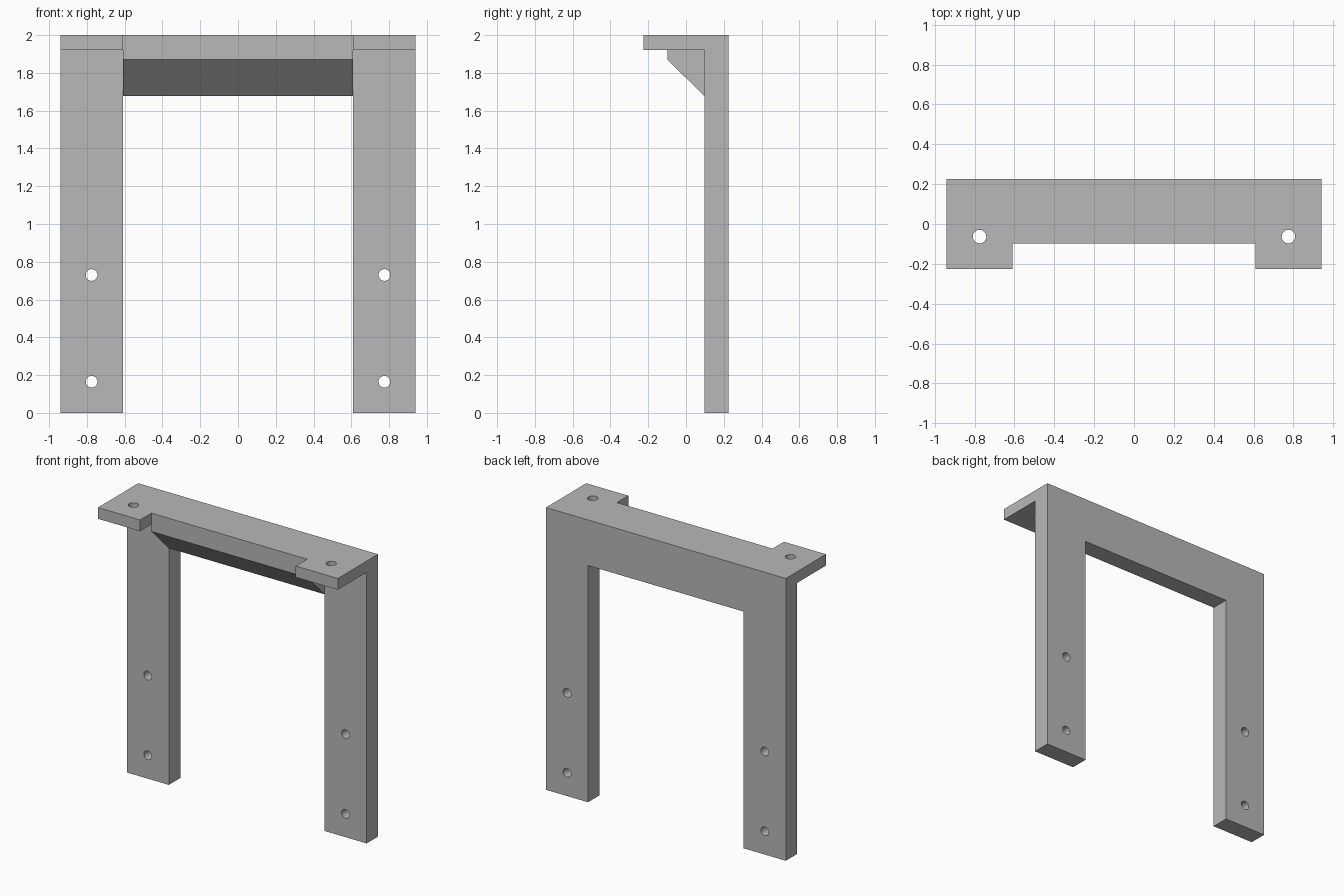
import bpy
import bmesh
from mathutils import Matrix, Vector

cube = bpy.data.objects.get("Cube")
if cube:
    bpy.data.objects.remove(cube, do_unlink=True)

# Main dimensions
OUTER, INNER = 0.94, 0.61          # leg edges in x
BACK, LEG_FRONT, TAB_FRONT = 0.225, 0.097, -0.225
TOP, TAB_BOTTOM = 2.0, 1.92
HOLE_X = (OUTER + INNER) / 2

grey = bpy.data.materials.new("plain_grey")
grey.use_nodes = True
colour = (0.48, 0.48, 0.48, 1)
grey.diffuse_color = colour
grey.node_tree.nodes["Principled BSDF"].inputs["Base Color"].default_value = colour


def make_object(name, bm):
    bmesh.ops.recalc_face_normals(bm, faces=bm.faces)
    mesh = bpy.data.meshes.new(name)
    bm.to_mesh(mesh)
    bm.free()
    mesh.materials.append(grey)
    obj = bpy.data.objects.new(name, mesh)
    bpy.context.collection.objects.link(obj)
    return obj


def extrude_side_profile(name, profile, x0, x1):
    """Extrude a (y, z) outline along x."""
    bm = bmesh.new()
    face = bm.faces.new([bm.verts.new((x0, y, z)) for y, z in profile])
    result = bmesh.ops.extrude_face_region(bm, geom=[face])
    verts = [v for v in result["geom"] if isinstance(v, bmesh.types.BMVert)]
    bmesh.ops.translate(bm, verts=verts, vec=(x1 - x0, 0, 0))
    return make_object(name, bm)


def combine(target, tool, operation):
    """Apply a boolean and discard the tool."""
    mod = target.modifiers.new(operation.title(), 'BOOLEAN')
    mod.object, mod.operation, mod.solver = tool, operation, 'EXACT'
    bpy.context.view_layer.update()
    graph = bpy.context.evaluated_depsgraph_get()
    mesh = bpy.data.meshes.new_from_object(target.evaluated_get(graph))
    target.modifiers.clear()
    target.data = mesh
    bpy.data.objects.remove(tool, do_unlink=True)


# Crossbar with a sloped underside
bar = [(BACK, TOP), (-0.098, TOP), (-0.098, 1.87), (LEG_FRONT, 1.677), (BACK, 1.677)]
bracket = extrude_side_profile("mounting_bracket", bar, -INNER, INNER)

# Legs with a forward tab at the top
leg = [(BACK, 0), (BACK, TOP), (TAB_FRONT, TOP), (TAB_FRONT, TAB_BOTTOM),
       (LEG_FRONT, TAB_BOTTOM), (LEG_FRONT, 0)]
for side, name in ((-1, "right_leg"), (1, "left_leg")):
    x0, x1 = sorted((side * INNER, side * OUTER))
    combine(bracket, extrude_side_profile(name, leg, x0, x1), 'UNION')

# Screw holes: two through each leg, one through each tab
holes = bmesh.new()


def add_hole(centre, radius, depth, rotation):
    bmesh.ops.create_cone(holes, cap_ends=True, segments=32, radius1=radius,
                          radius2=radius, depth=depth,
                          matrix=Matrix.Translation(Vector(centre)) @ rotation)


across = Matrix.Rotation(1.5707963, 4, 'X')
for x in (-HOLE_X, HOLE_X):
    for z in (0.165, 0.73):
        add_hole((x, (BACK + LEG_FRONT) / 2, z), 0.031, 0.3, across)
    add_hole((x, -0.063, (TOP + TAB_BOTTOM) / 2), 0.034, 0.2, Matrix.Identity(4))
combine(bracket, make_object("hole_cutter", holes), 'DIFFERENCE')

# Smooth hole walls, sharp edges elsewhere
bpy.ops.object.select_all(action='DESELECT')
bracket.select_set(True)
bpy.context.view_layer.objects.active = bracket
bpy.ops.object.shade_smooth_by_angle()
